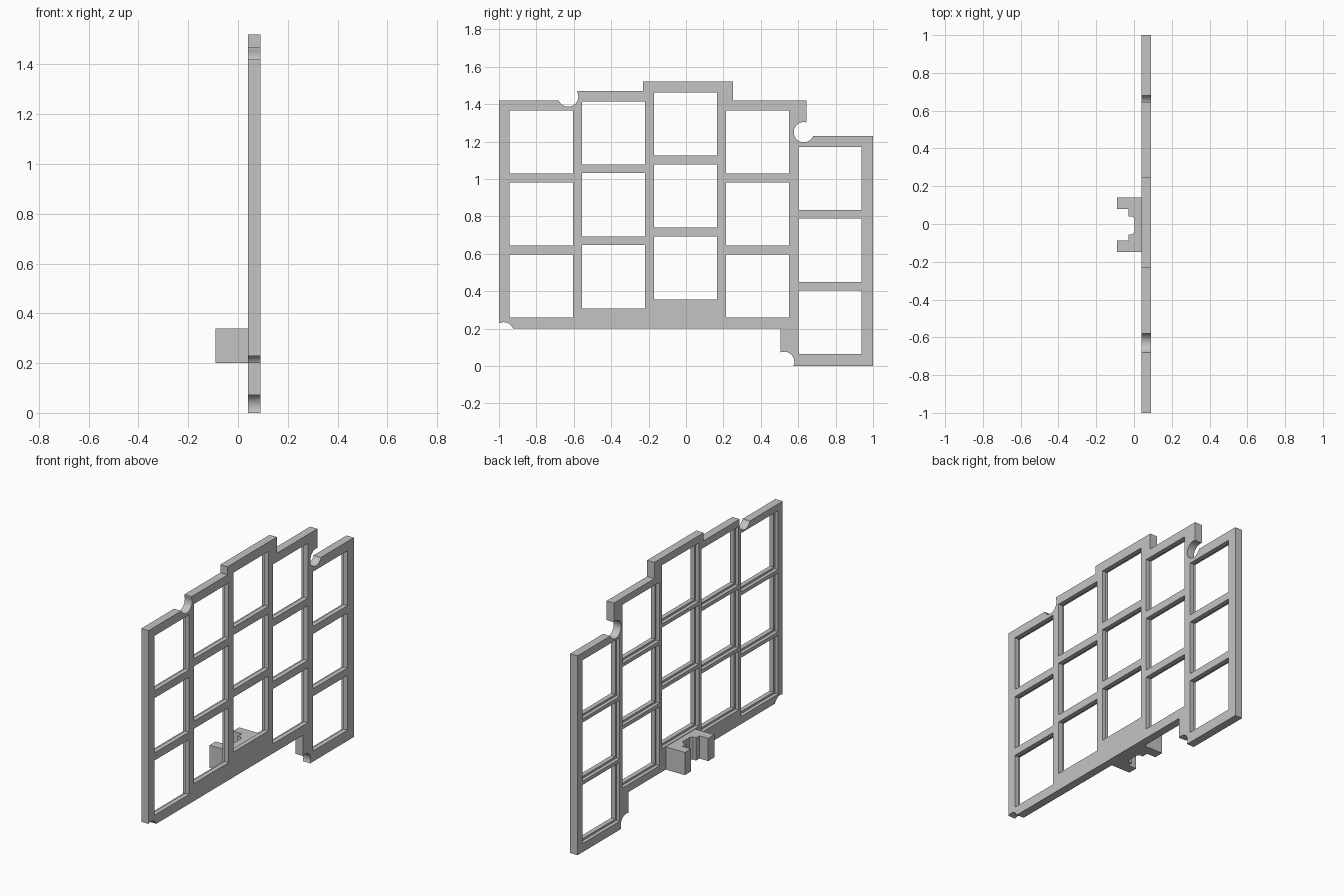
import bpy, bmesh
from math import radians
from mathutils import Matrix, Vector

cube = bpy.data.objects.get("Cube")
if cube:
    bpy.data.objects.remove(cube, do_unlink=True)

grey = bpy.data.materials.new("light grey")
grey.use_nodes = True
colour = (0.55, 0.55, 0.55, 1)
grey.diffuse_color = colour
grey.node_tree.nodes["Principled BSDF"].inputs["Base Color"].default_value = colour

BACK, FRONT = 0.04, 0.09      # plate thickness along x
HOLE, PITCH = 0.338, 0.3845   # window size and row spacing
LIP, RECESS = 0.012, 0.022    # rebate behind every window


def make_object(name, bm):
    bmesh.ops.recalc_face_normals(bm, faces=bm.faces)
    mesh = bpy.data.meshes.new(name)
    bm.to_mesh(mesh)
    bm.free()
    mesh.materials.append(grey)
    obj = bpy.data.objects.new(name, mesh)
    bpy.context.collection.objects.link(obj)
    return obj


def prism(name, points, direction):
    bm = bmesh.new()
    face = bm.faces.new([bm.verts.new(p) for p in points])
    result = bmesh.ops.extrude_face_region(bm, geom=[face])
    verts = [v for v in result["geom"] if isinstance(v, bmesh.types.BMVert)]
    bmesh.ops.translate(bm, verts=verts, vec=Vector(direction))
    return make_object(name, bm)


def add_box(bm, x0, x1, y, z, size):
    matrix = Matrix.Translation(((x0 + x1) / 2, y, z)) @ Matrix.Diagonal((x1 - x0, size, size, 1))
    bmesh.ops.create_cube(bm, size=1, matrix=matrix)


def cut(target, cutter):
    cutter.hide_render = True
    mod = target.modifiers.new("cut", "BOOLEAN")
    mod.operation = "DIFFERENCE"
    mod.solver = "EXACT"
    mod.object = cutter
    bpy.context.view_layer.objects.active = target
    bpy.ops.object.modifier_apply(modifier=mod.name)
    bpy.data.objects.remove(cutter, do_unlink=True)


# Plate with stepped outline (y, z)
outline = [(-1, 0.2), (-1, 1.42), (-0.58, 1.42), (-0.58, 1.47), (-0.23, 1.47),
           (-0.23, 1.52), (0.25, 1.52), (0.25, 1.42), (0.645, 1.42), (0.645, 1.23),
           (1, 1.23), (1, 0), (0.505, 0), (0.505, 0.2)]
plate = prism("window_plate", [(BACK, y, z) for y, z in outline], (FRONT - BACK, 0, 0))

# Window openings, their rear rebates and the round screw notches
openings, rebates = bmesh.new(), bmesh.new()
columns = [(-0.774, 0.428), (-0.388, 0.477), (-0.002, 0.524), (0.383, 0.428), (0.77, 0.234)]
for y, bottom in columns:
    for row in range(3):
        z = bottom + row * PITCH
        add_box(openings, BACK - 0.1, FRONT + 0.1, y, z, HOLE)
        add_box(rebates, BACK - 0.1, BACK + RECESS, y, z, HOLE + 2 * LIP)
for y, z in [(-0.975, 0.18), (0.525, 0.022), (0.63, 1.25), (-0.63, 1.44)]:
    matrix = Matrix.Translation((BACK, y, z)) @ Matrix.Rotation(radians(90), 4, "Y")
    bmesh.ops.create_cone(openings, cap_ends=True, segments=48, radius1=0.054,
                          radius2=0.054, depth=0.3, matrix=matrix)
cut(plate, make_object("opening_cutter", openings))
cut(plate, make_object("rebate_cutter", rebates))

# Rear bracket with a stepped slot (x, y)
bracket_profile = [(BACK, 0.14), (-0.09, 0.14), (-0.09, 0.08), (-0.03, 0.08), (-0.03, 0.04),
                   (-0.006, 0.04), (0.003, 0.025), (0.003, -0.04), (-0.008, -0.055),
                   (-0.03, -0.055), (-0.03, -0.088), (-0.09, -0.088), (-0.09, -0.148),
                   (BACK, -0.148)]
bracket = prism("rear_bracket", [(x, y, 0.2) for x, y in bracket_profile], (0, 0, 0.14))

# Smooth the round notches and keep the corners sharp
bpy.ops.object.select_all(action="DESELECT")
plate.select_set(True)
bpy.context.view_layer.objects.active = plate
bpy.ops.object.shade_smooth_by_angle(angle=radians(30))
